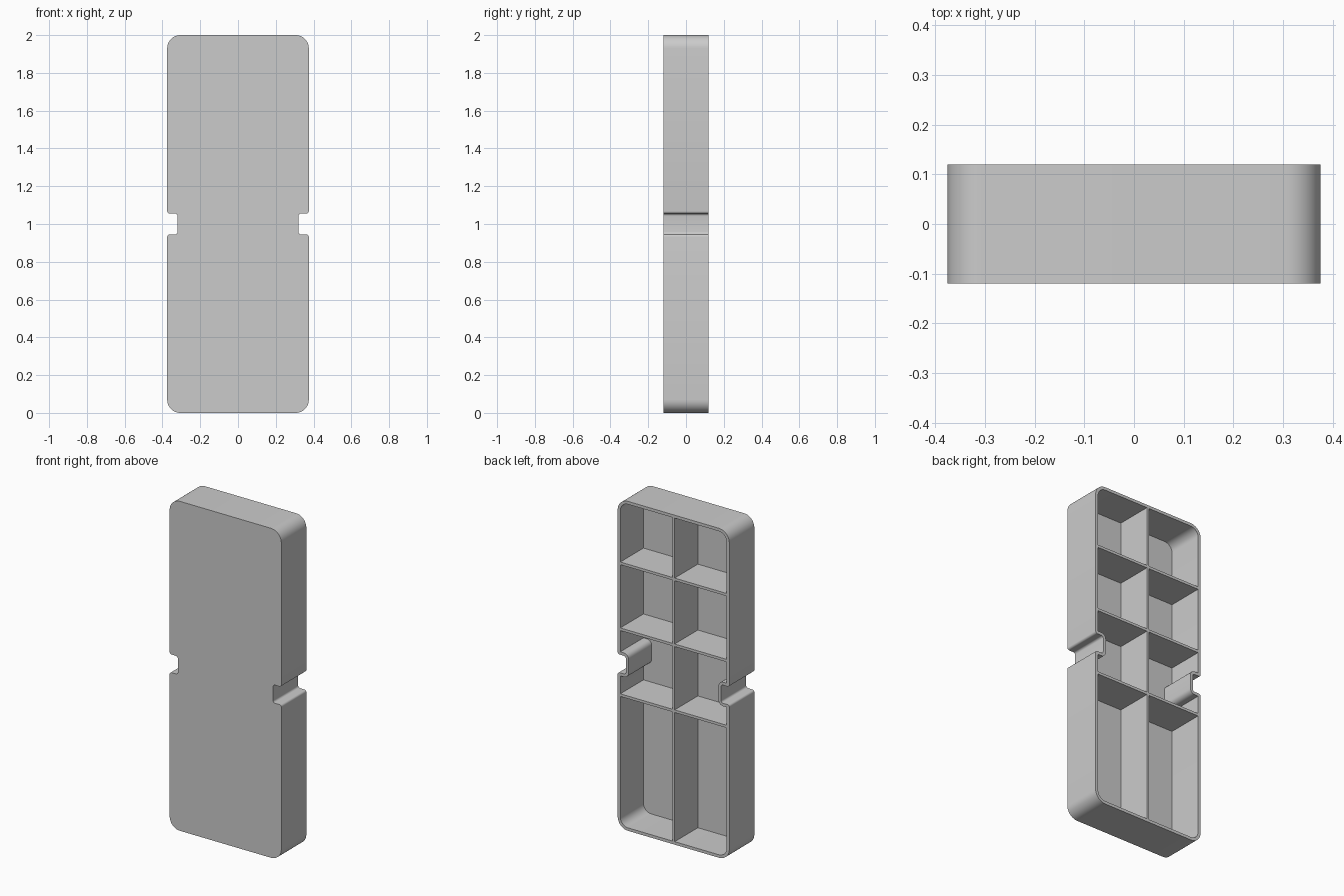
import bpy, bmesh
from math import tan, pi
from mathutils import Vector

cube = bpy.data.objects.get("Cube")
if cube:
    bpy.data.objects.remove(cube)

W, H, D = 0.375, 1.0, 0.12          # half width, half height, half depth
WALL, RIB = 0.018, 0.016            # shell and rib thickness
NOTCH_X, NOTCH_Z = 0.32, 0.055      # notch floor and half height
BIG_R, SMALL_R = 0.07, 0.013

grey = bpy.data.materials.new("plain grey")
grey.use_nodes = True
colour = (0.6, 0.6, 0.6, 1)
grey.diffuse_color = colour
grey.node_tree.nodes["Principled BSDF"].inputs["Base Color"].default_value = colour


def finish(name, bm, smooth=False):
    bmesh.ops.recalc_face_normals(bm, faces=bm.faces)
    mesh = bpy.data.meshes.new(name)
    bm.to_mesh(mesh)
    bm.free()
    mesh.materials.append(grey)
    obj = bpy.data.objects.new(name, mesh)
    bpy.context.collection.objects.link(obj)
    if smooth:
        bpy.ops.object.select_all(action='DESELECT')
        obj.select_set(True)
        bpy.context.view_layer.objects.active = obj
        bpy.ops.object.shade_smooth_by_angle(angle=pi / 6)
    return obj


def box(name, x0, x1, y0, y1, z0, z1):
    bm = bmesh.new()
    bmesh.ops.create_cube(bm, size=1)
    for v in bm.verts:
        v.co = (x0 if v.co.x < 0 else x1, y0 if v.co.y < 0 else y1, z0 if v.co.z < 0 else z1)
    return finish(name, bm)


def fillet(a, p, b, radius, steps):
    """Points of an arc that rounds the right-angled corner p between a and b."""
    u, v = (a - p).normalized(), (b - p).normalized()
    centre = p + (u + v) * radius
    return [centre - (v.slerp(u, i / steps)).normalized() * radius for i in range(steps + 1)]


def outline(inset):
    """Notched outline with rounded corners, moved inward by inset."""
    w, h, nx, nz = W - inset, H - inset, NOTCH_X - inset, NOTCH_Z + inset
    outer_r, lip_r = BIG_R - inset, max(SMALL_R - inset, 0.002)
    quarter = [(w, -h, outer_r, 10), (w, -nz, lip_r, 5), (nx, -nz, SMALL_R + inset, 5)]
    right = quarter + [(x, -z, r, s) for x, z, r, s in reversed(quarter)]
    corners = right + [(-x, z, r, s) for x, z, r, s in reversed(right)]
    pts = [Vector((x, z)) for x, z, r, s in corners]
    path = []
    for i, (x, z, r, s) in enumerate(corners):
        path += fillet(pts[i - 1], pts[i], pts[(i + 1) % len(pts)], r, s)
    return path


# Open-backed tray: front plate, side wall and rim in one shell
bm = bmesh.new()
rings = []
for inset, y in ((0, -D), (0, D), (WALL, D), (WALL, WALL - D)):
    rings.append([bm.verts.new((p.x, y, p.y + H)) for p in outline(inset)])
for a, b in zip(rings, rings[1:]):
    for i in range(len(a)):
        bm.faces.new((a[i - 1], a[i], b[i], b[i - 1]))
bm.faces.new(rings[0])
bm.faces.new(rings[-1])
finish("tray_shell", bm, smooth=True)

# Ribs inside the tray, flush with the rim
floor, edge = WALL - D, W - WALL
box("centre_rib", -RIB / 2, RIB / 2, floor, D, WALL, 2 * H - WALL)
for label, z in (("upper", 1.61), ("middle", 1.21), ("lower", 0.81)):
    for side, s in (("left", 1), ("right", -1)):
        x0, x1 = sorted((s * RIB / 2, s * edge))
        box(f"{label}_{side}_rib", x0, x1, floor, D, z - RIB / 2, z + RIB / 2)
